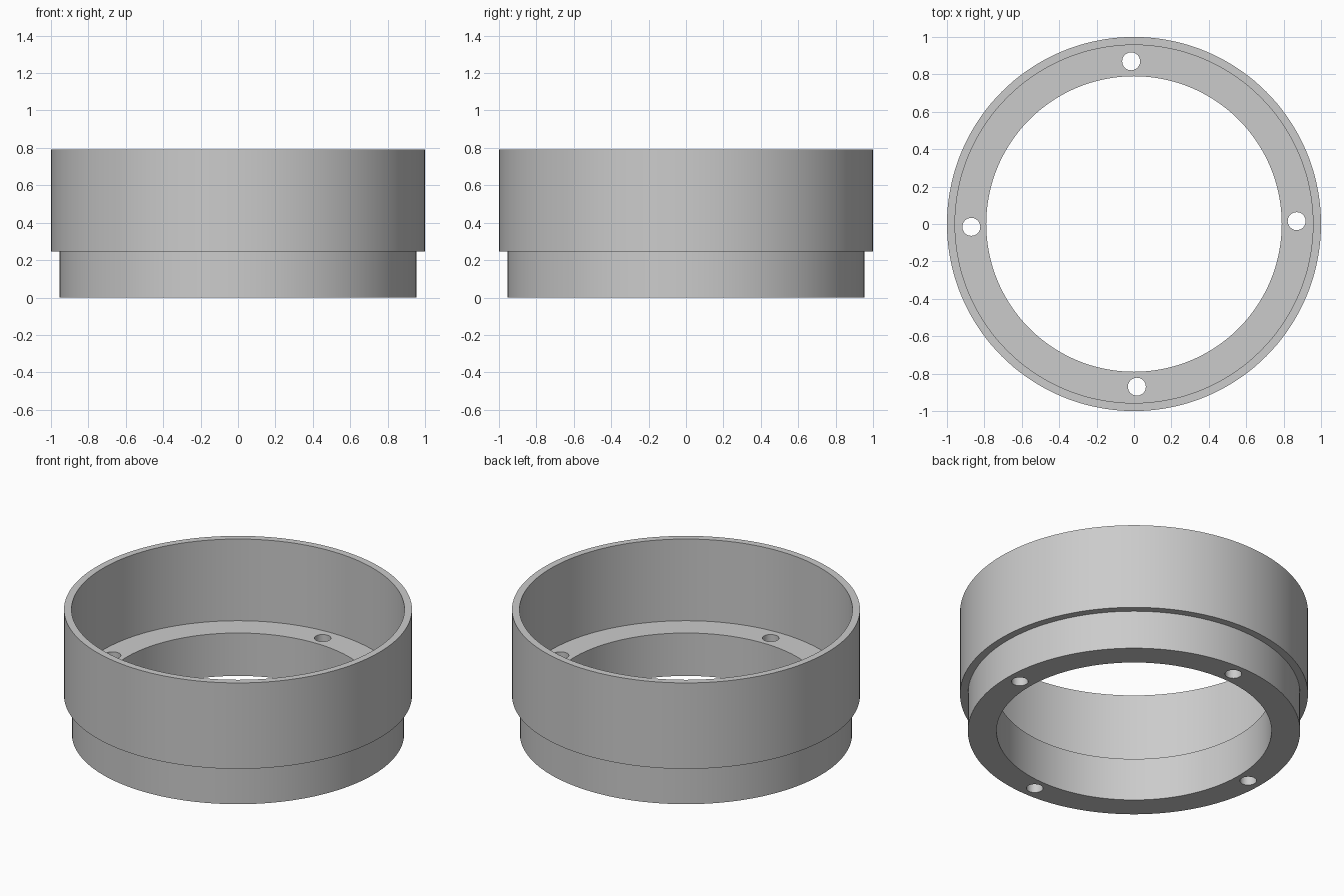
import bpy, bmesh, math
from mathutils import Matrix, Vector

cube = bpy.data.objects.get("Cube")
if cube:
    bpy.data.objects.remove(cube, do_unlink=True)

SEGMENTS = 144
HOLE_RADIUS = 0.048
HOLE_CIRCLE = 0.87
HOLE_TURN = math.radians(1)

grey = bpy.data.materials.new("plain_grey")
grey.use_nodes = True
colour = (0.6, 0.6, 0.6, 1)
grey.diffuse_color = colour
grey.node_tree.nodes["Principled BSDF"].inputs["Base Color"].default_value = colour


def make_object(name, bm):
    bmesh.ops.recalc_face_normals(bm, faces=bm.faces)
    mesh = bpy.data.meshes.new(name)
    bm.to_mesh(mesh)
    bm.free()
    mesh.materials.append(grey)
    obj = bpy.data.objects.new(name, mesh)
    bpy.context.collection.objects.link(obj)
    return obj


# Stepped collar: closed cross-section spun around the z axis
profile = [(0.79, 0), (0.955, 0), (0.955, 0.245), (1, 0.245),
           (1, 0.79), (0.957, 0.79), (0.957, 0.272), (0.79, 0.272)]
bm = bmesh.new()
verts = [bm.verts.new((r, 0, z)) for r, z in profile]
edges = [bm.edges.new((v, verts[i - 1])) for i, v in enumerate(verts)]
bmesh.ops.spin(bm, geom=verts + edges, cent=(0, 0, 0), axis=(0, 0, 1),
               angle=math.tau, steps=SEGMENTS, use_merge=True)
bmesh.ops.remove_doubles(bm, verts=bm.verts, dist=0.0001)
collar = make_object("stepped_collar", bm)

# Four bolt holes through the inner flange
bm = bmesh.new()
for i in range(4):
    angle = HOLE_TURN + i * math.pi / 2
    place = Vector((HOLE_CIRCLE * math.cos(angle), HOLE_CIRCLE * math.sin(angle), 0.1))
    bmesh.ops.create_cone(bm, cap_ends=True, segments=32, radius1=HOLE_RADIUS,
                          radius2=HOLE_RADIUS, depth=0.6,
                          matrix=Matrix.Translation(place))
cutter = make_object("bolt_hole_cutter", bm)
cutter.hide_render = True

bpy.ops.object.select_all(action="DESELECT")
collar.select_set(True)
bpy.context.view_layer.objects.active = collar
cut = collar.modifiers.new("bolt_holes", "BOOLEAN")
cut.operation = "DIFFERENCE"
cut.solver = "EXACT"
cut.object = cutter
bpy.ops.object.modifier_apply(modifier=cut.name)
bpy.data.objects.remove(cutter, do_unlink=True)

# Smooth walls with crisp rims
bpy.ops.object.shade_smooth_by_angle(angle=math.radians(30))
